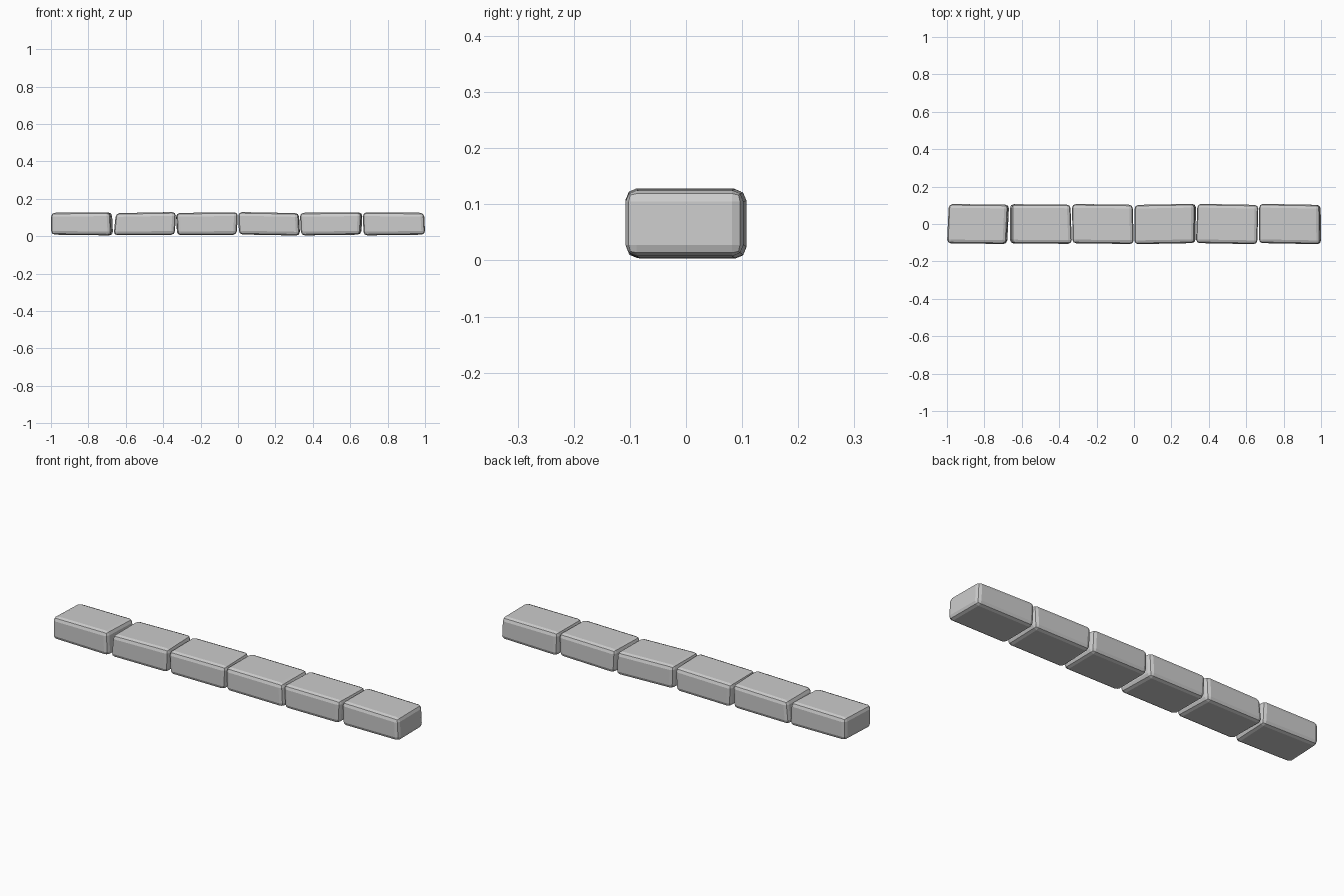
import bpy, bmesh

if "Cube" in bpy.data.objects:
    bpy.data.objects.remove(bpy.data.objects["Cube"])

# Each brick: left x, right x, left lean (with z), right lean (with z),
# left skew (with y), right skew (with y), top slope, bottom slope, y slope
BRICKS = [
    (-0.995, -0.675, 0.000, -0.003, 0.005, 0.005, 0.001, -0.002, -0.002),
    (-0.659, -0.338, 0.006, 0.003, 0.000, -0.004, 0.003, 0.001, -0.001),
    (-0.328, -0.006, -0.003, 0.003, -0.001, -0.003, 0.002, 0.001, -0.002),
    (0.004, 0.328, -0.002, -0.003, 0.001, 0.001, -0.003, -0.003, 0.003),
    (0.337, 0.660, -0.003, 0.003, 0.004, 0.003, 0.001, 0.002, -0.003),
    (0.670, 0.997, -0.002, -0.003, 0.001, -0.001, -0.001, 0.002, -0.003),
]
HALF_Y, Z_LOW, Z_HIGH = 0.105, 0.006, 0.126


def brick(i, x0, x1, lean0, lean1, skew0, skew1, top, bottom, ys):
    bm = bmesh.new()
    bmesh.ops.create_cube(bm, size=2)
    for v in bm.verts:
        sx, sy, sz = v.co
        if sx < 0:
            x = x0 + lean0 * sz + skew0 * sy
        else:
            x = x1 + lean1 * sz + skew1 * sy
        y = HALF_Y * sy + ys * sx
        z = Z_HIGH + top * sx if sz > 0 else Z_LOW + bottom * sx
        v.co = (x, y, z)
    # worn, rounded edges
    bmesh.ops.bevel(bm, geom=bm.edges[:], offset=0.02, offset_type='OFFSET',
                    segments=2, profile=0.5, affect='EDGES')
    bmesh.ops.recalc_face_normals(bm, faces=bm.faces[:])
    mesh = bpy.data.meshes.new(f"brick_{i}")
    bm.to_mesh(mesh)
    bm.free()
    ob = bpy.data.objects.new(f"brick_{i}", mesh)
    bpy.context.collection.objects.link(ob)


# Row of bricks
for i, params in enumerate(BRICKS, 1):
    brick(i, *params)
